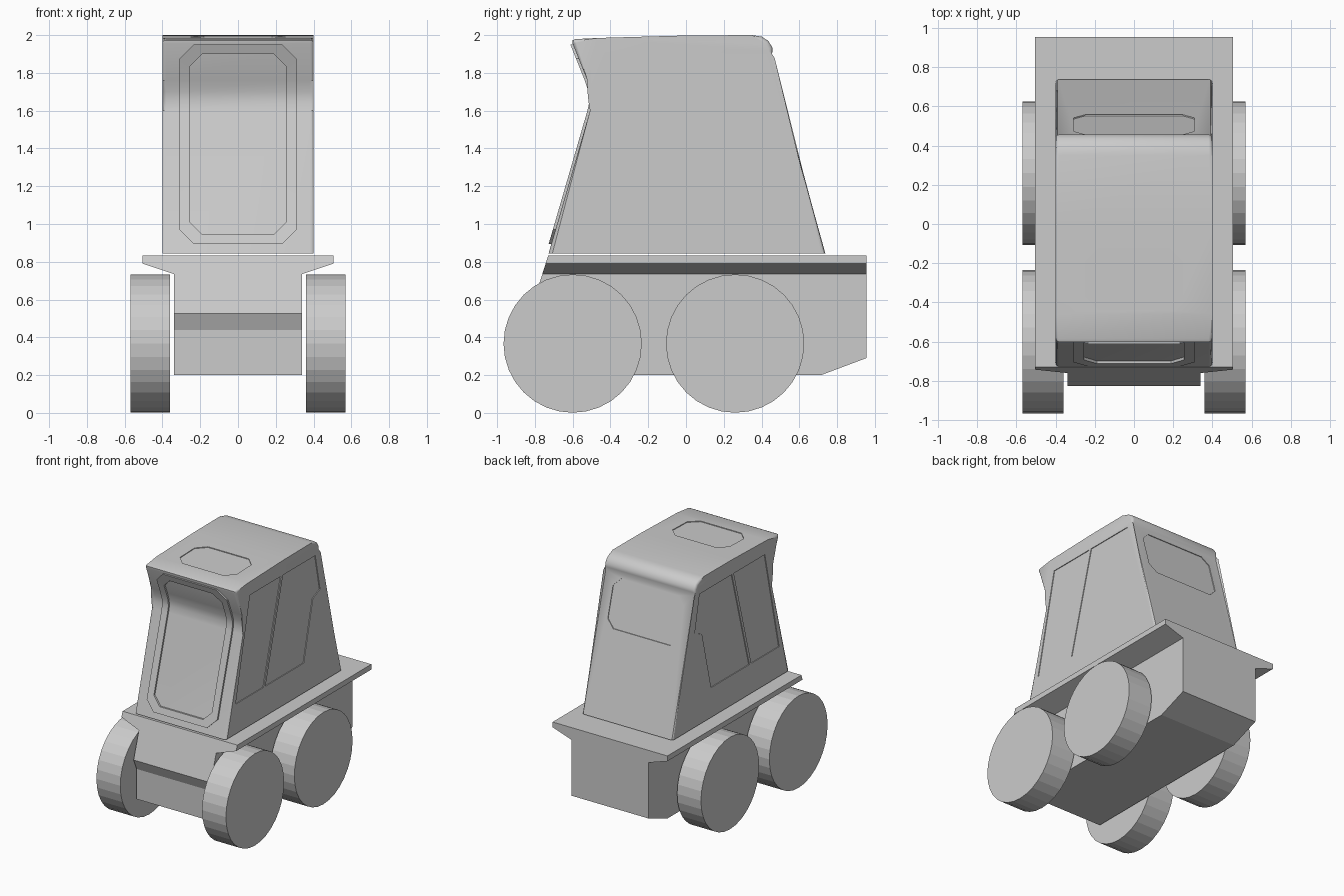
import bpy
import bmesh
from mathutils import Matrix, Vector

if "Cube" in bpy.data.objects:
    bpy.data.objects.remove(bpy.data.objects["Cube"], do_unlink=True)

# One plain body colour
GREY = (0.6, 0.6, 0.6, 1.0)
paint = bpy.data.materials.new("plain grey")
paint.use_nodes = True
paint.diffuse_color = GREY
paint.node_tree.nodes["Principled BSDF"].inputs["Base Color"].default_value = GREY


def finish(bm, name, smooth=False):
    """Turn a bmesh into a named, painted object."""
    bmesh.ops.recalc_face_normals(bm, faces=bm.faces)
    mesh = bpy.data.meshes.new(name)
    bm.to_mesh(mesh)
    bm.free()
    mesh.materials.append(paint)
    obj = bpy.data.objects.new(name, mesh)
    bpy.context.collection.objects.link(obj)
    if smooth:
        bpy.ops.object.select_all(action="DESELECT")
        obj.select_set(True)
        bpy.context.view_layer.objects.active = obj
        bpy.ops.object.shade_smooth_by_angle(angle=0.6)
    return obj


def prism(bm, outline, place, near, far):
    """Extrude a 2D outline; place(u, v, depth) gives the 3D point."""
    a, b = [[bm.verts.new(place(u, v, d)) for u, v in outline] for d in (near, far)]
    bm.faces.new(a)
    bm.faces.new(b[::-1])
    for i in range(len(a)):
        j = (i + 1) % len(a)
        bm.faces.new((a[i], b[i], b[j], a[j]))


def along_x(u, v, d):
    return (d, u, v)


def octagon(hw, low, high, c):
    """Rectangle with cut corners, centred on u = 0."""
    return [(-hw + c, low), (hw - c, low), (hw, low + c), (hw, high - c),
            (hw - c, high), (c - hw, high), (-hw, high - c), (-hw, low + c)]


# Chassis: narrow hull with a wide deck whose underside tapers
BACK, DECK, NECK = 0.955, 0.832, 0.735


def nose(z):
    return -0.73 - (DECK - z) * 0.316


bm = bmesh.new()
hull = [(nose(NECK), NECK), (nose(0.525), 0.525), (-0.79, 0.44), (-0.79, 0.2),
        (0.715, 0.2), (BACK, 0.29), (BACK, NECK)]
prism(bm, hull, along_x, -0.34, 0.34)
deck = [(-0.34, NECK), (0.34, NECK), (0.505, 0.79), (0.505, DECK),
        (-0.505, DECK), (-0.505, 0.79)]
prism(bm, deck, lambda u, v, d: (u, nose(v) if d < 0 else BACK, v), -1, 1)
seam = [f for f in bm.faces if all(abs(v.co.z - NECK) < 1e-4 for v in f.verts)]
bmesh.ops.delete(bm, geom=seam, context="FACES_ONLY")
bmesh.ops.remove_doubles(bm, verts=bm.verts, dist=1e-4)
bmesh.ops.dissolve_limit(bm, angle_limit=0.01, verts=bm.verts, edges=bm.edges)
finish(bm, "chassis")

# Wheels: four plain drums
for end, y in (("front", -0.6), ("rear", 0.26)):
    for side, s in (("left", 1), ("right", -1)):
        bm = bmesh.new()
        bmesh.ops.create_cone(bm, cap_ends=True, segments=32, radius1=0.366,
                              radius2=0.366, depth=0.21,
                              matrix=Matrix.Translation((s * 0.465, y, 0.367))
                              @ Matrix.Rotation(1.5708, 4, "Y"))
        finish(bm, f"{end}_{side}_wheel")

# Cabin: side profile with pinched windscreen, rounded along both sides
FLOOR = 0.843
front = [(-0.728, FLOOR), (-0.508, 1.6), (-0.497, 1.65), (-0.502, 1.7),
         (-0.522, 1.76), (-0.6, 1.955)]
roof = [(-0.602, 1.972), (-0.585, 1.979), (-0.46, 1.985), (0, 1.998), (0.35, 2.0),
        (0.4, 1.992), (0.435, 1.97), (0.457, 1.935), (0.457, 1.91), (0.449, 1.88)]
rear = [(0.738, FLOOR)]
bm = bmesh.new()
prism(bm, front + roof + rear, along_x, -0.4, 0.4)
rims = [e for e in bm.edges if abs(e.verts[0].co.x - e.verts[1].co.x) < 1e-4
        and max(v.co.z for v in e.verts) > FLOOR + 0.01]
bmesh.ops.bevel(bm, geom=rims, offset=0.022, segments=3, profile=0.5,
                affect="EDGES", clamp_overlap=True)
cabin = finish(bm, "cabin")


# Shallow recesses: side windows, doors, rear window and roof hatch
DEPTH = 0.006
bm = bmesh.new()
side_window = [(-0.6, 1.08), (-0.25, 1.08), (-0.03, 1.88), (-0.42, 1.88)]
door = [(-0.225, 1.08), (0.255, 1.08), (0.37, 1.55), (0.46, 1.59),
        (0.4, 1.88), (-0.005, 1.88)]
for s in (-1, 1):
    for panel in (side_window, door):
        prism(bm, panel, along_x, s * (0.4 - DEPTH), s * 0.5)
slope = (0.738 - 0.449) / (1.88 - FLOOR)
prism(bm, octagon(0.31, 1.49, 1.85, 0.06),
      lambda u, v, d: (u, 0.738 - (v - FLOOR) * slope + d, v), -DEPTH, 0.1)
prism(bm, octagon(0.25, -0.44, -0.12, 0.07),
      lambda u, v, d: (u, v, 1.998 + v * 0.0283 + d), -DEPTH, 0.1)
cutter = finish(bm, "recess_cutter")
cutter.hide_render = True
cut = cabin.modifiers.new("recesses", "BOOLEAN")
cut.operation = "DIFFERENCE"
cut.solver = "EXACT"
cut.object = cutter
bpy.ops.object.select_all(action="DESELECT")
cabin.select_set(True)
bpy.context.view_layer.objects.active = cabin
bpy.ops.object.modifier_apply(modifier=cut.name)
bpy.data.objects.remove(cutter, do_unlink=True)
bpy.ops.object.shade_smooth_by_angle(angle=0.6)


# Windscreen frame: cut-corner ring that follows the pinched front
def front_y(z):
    for (y0, z0), (y1, z1) in zip(front, front[1:]):
        if z <= z1 + 1e-5:
            return y0 + (y1 - y0) * (z - z0) / (z1 - z0)
    return front[-1][0]


bm = bmesh.new()
outer = [bm.verts.new((x, 0, z)) for x, z in octagon(0.31, 0.895, 1.95, 0.075)]
inner = [bm.verts.new((x, 0, z)) for x, z in octagon(0.255, 0.945, 1.9, 0.065)]
for i in range(8):
    j = (i + 1) % 8
    bm.faces.new((outer[i], outer[j], inner[j], inner[i]))
for _, z in front[1:-1]:
    bmesh.ops.bisect_plane(bm, geom=bm.verts[:] + bm.edges[:] + bm.faces[:],
                           plane_co=(0, 0, z), plane_no=(0, 0, 1))
raised = bmesh.ops.extrude_face_region(bm, geom=bm.faces[:])["geom"]
tops = {v for v in raised if isinstance(v, bmesh.types.BMVert)}
for v in bm.verts:
    v.co += Vector((0, front_y(v.co.z) + (-0.014 if v in tops else 0.004), 0))
finish(bm, "windscreen_frame", smooth=True)
